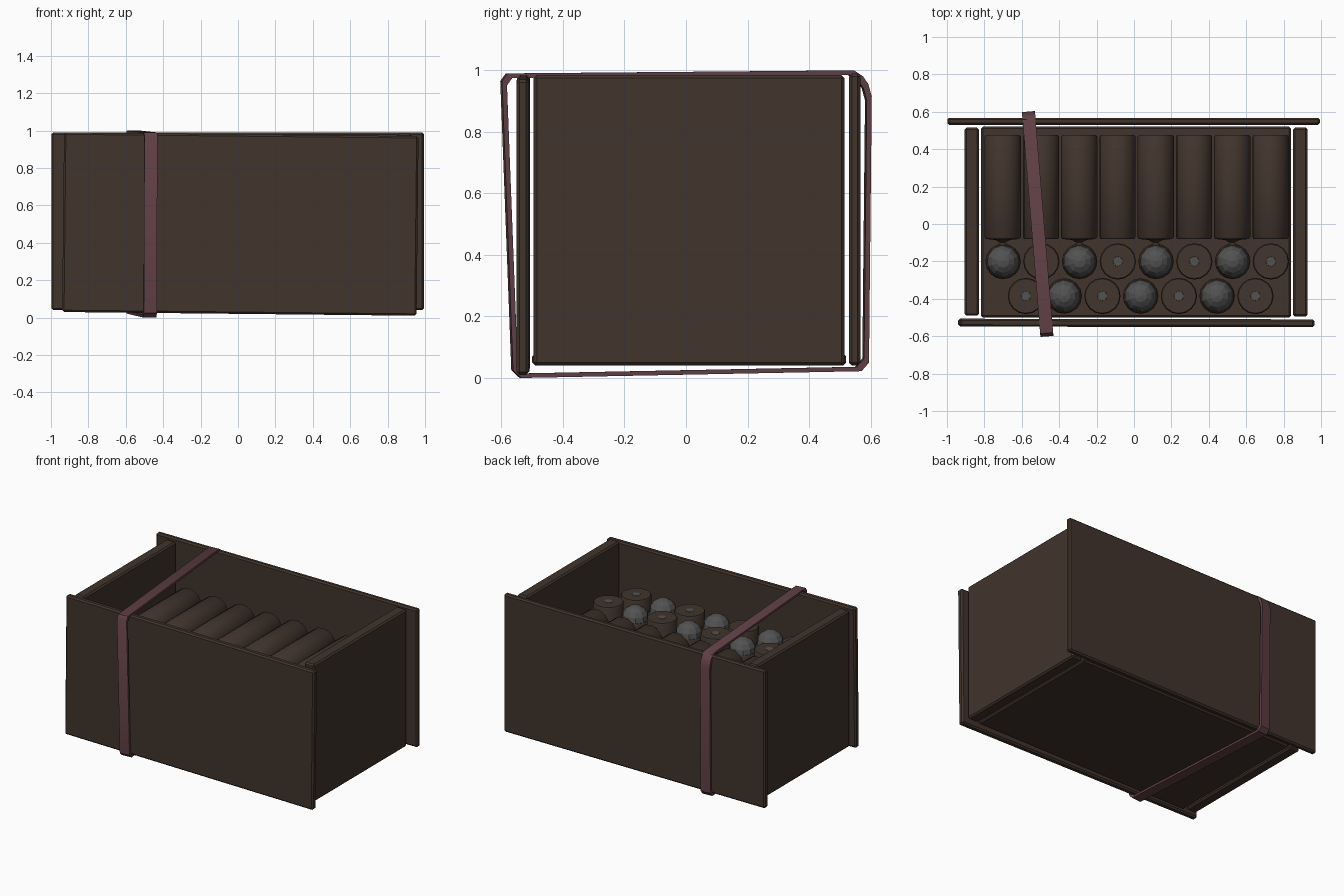
import bpy, bmesh, math
from mathutils import Matrix, Vector

if "Cube" in bpy.data.objects:
    bpy.data.objects.remove(bpy.data.objects["Cube"])


def material(name, rgb):
    m = bpy.data.materials.new(name)
    m.diffuse_color = (*rgb, 1)
    m.use_nodes = True
    m.node_tree.nodes["Principled BSDF"].inputs["Base Color"].default_value = m.diffuse_color
    return m


WOOD = material("dark wood", (0.052, 0.034, 0.025))
PAPER = material("brown paper", (0.054, 0.035, 0.026))
STRAP = material("plum strap", (0.115, 0.05, 0.06))
LEAD = material("grey lead", (0.085, 0.085, 0.085))


def finish(name, bm, mats, smooth=True):
    bmesh.ops.recalc_face_normals(bm, faces=bm.faces)
    me = bpy.data.meshes.new(name)
    bm.to_mesh(me)
    bm.free()
    ob = bpy.data.objects.new(name, me)
    bpy.context.collection.objects.link(ob)
    for m in mats:
        me.materials.append(m)
    if smooth:
        bpy.ops.object.select_all(action='DESELECT')
        ob.select_set(True)
        bpy.context.view_layer.objects.active = ob
        bpy.ops.object.shade_smooth_by_angle(angle=math.radians(40))
    return ob


def board(name, lo, hi, tilt=(0, 0, 0), bevel=0.01):
    lo, hi = Vector(lo), Vector(hi)
    bm = bmesh.new()
    bmesh.ops.create_cube(bm, size=1, matrix=Matrix.Diagonal((*(hi - lo), 1)))
    bmesh.ops.bevel(bm, geom=bm.edges[:], offset=bevel, segments=1, affect='EDGES')
    ob = finish(name, bm, [WOOD], smooth=False)
    ob.location = (lo + hi) / 2
    ob.rotation_euler = [math.radians(a) for a in tilt]
    return ob


# box boards, slightly loose and crooked
board("front_board", (-0.935, -0.55, 0.02), (0.96, -0.508, 0.98), (0, 0.6, -0.1))
board("back_board", (-0.998, 0.53, 0.04), (0.994, 0.568, 0.99), (0, 0, 0))
board("left_board", (-0.905, -0.49, 0.04), (-0.83, 0.515, 0.98))
board("right_board", (0.85, -0.495, 0.04), (0.928, 0.515, 0.985))
board("floor_board", (-0.818, -0.5, 0.04), (0.84, 0.52, 0.08))


def lathe(profile, sides=16):
    """Revolve (radius, z, material) points about z."""
    bm = bmesh.new()
    rings = []
    for r, z, _ in profile:
        rings.append([bm.verts.new((r * math.cos(2 * math.pi * i / sides),
                                    r * math.sin(2 * math.pi * i / sides), z))
                      for i in range(sides)])
    for k in range(len(rings) - 1):
        for i in range(sides):
            j = (i + 1) % sides
            f = bm.faces.new((rings[k][i], rings[k][j], rings[k + 1][j], rings[k + 1][i]))
            f.material_index = profile[k + 1][2]
    bm.faces.new(rings[0])
    f = bm.faces.new(rings[-1])
    f.material_index = profile[-1][2]
    return bm


def base_round(name, x, y):
    # upright paper tube, flat base up, small metal dot in the middle
    bm = lathe([(0.097, 0.08, 0), (0.097, 0.705, 0), (0.092, 0.715, 0),
                (0.026, 0.715, 0), (0.025, 0.717, 1)])
    finish(name, bm, [PAPER, LEAD]).location = (x, y, 0)


def ball_round(name, x, y):
    # upright paper tube with a faceted ball at its mouth
    bm = lathe([(0.095, 0.08, 0), (0.095, 0.64, 0), (0.088, 0.655, 0)])
    finish(name + "_tube", bm, [PAPER]).location = (x, y, 0)
    bm = bmesh.new()
    bmesh.ops.create_uvsphere(bm, u_segments=10, v_segments=8, radius=0.087)
    finish(name + "_ball", bm, [LEAD], smooth=False).location = (x, y, 0.655)


# upright rounds, alternating ends
for i in range(8):
    (base_round if i % 2 else ball_round)(f"rear_round_{i}", -0.7 + 0.2045 * i, -0.2)
for i in range(7):
    (ball_round if i % 2 else base_round)(f"front_round_{i}", -0.578 + 0.2045 * i, -0.385)

# lying rounds at the back, three layers; every other one has a tied tail
for layer in range(3):
    for i in range(8):
        prof = [(0.09, -0.475, 0), (0.097, -0.465, 0), (0.097, 0.07, 0), (0.09, 0.08, 0)]
        if i % 2 == 0:
            prof += [(0.04, 0.085, 0), (0.012, 0.1, 0), (0.035, 0.118, 0)]
        ob = finish(f"lying_round_{layer}_{i}", lathe(prof), [PAPER])
        ob.rotation_euler = (math.pi / 2, 0, 0)
        ob.location = (-0.702 + 0.2045 * i, 0, 0.615 - 0.2 * layer)

# strap looped around the box, turned a little
loop = [(-0.603, 0.965), (-0.585, 0.99), (0.545, 1.0), (0.575, 0.98), (0.592, 0.955),
        (0.603, 0.915), (0.594, 0.05), (0.57, 0.022), (-0.54, 0.0), (-0.567, 0.025)]
bm = bmesh.new()
sections = []
for y, z in loop:
    yi, zi = y * 0.973, 0.5 + (z - 0.5) * 0.97
    w = 0.035
    sections.append([bm.verts.new((sx, a, b)) for sx, a, b in
                     ((-w, yi, zi), (-w, y, z), (w, y, z), (w, yi, zi))])
for a, b in zip(sections, sections[1:] + sections[:1]):
    for i in range(4):
        j = (i + 1) % 4
        bm.faces.new((a[i], a[j], b[j], b[i]))
strap = finish("strap", bm, [STRAP])
strap.location = (-0.515, 0, 0)
strap.rotation_euler = (0, 0, math.radians(4.7))
